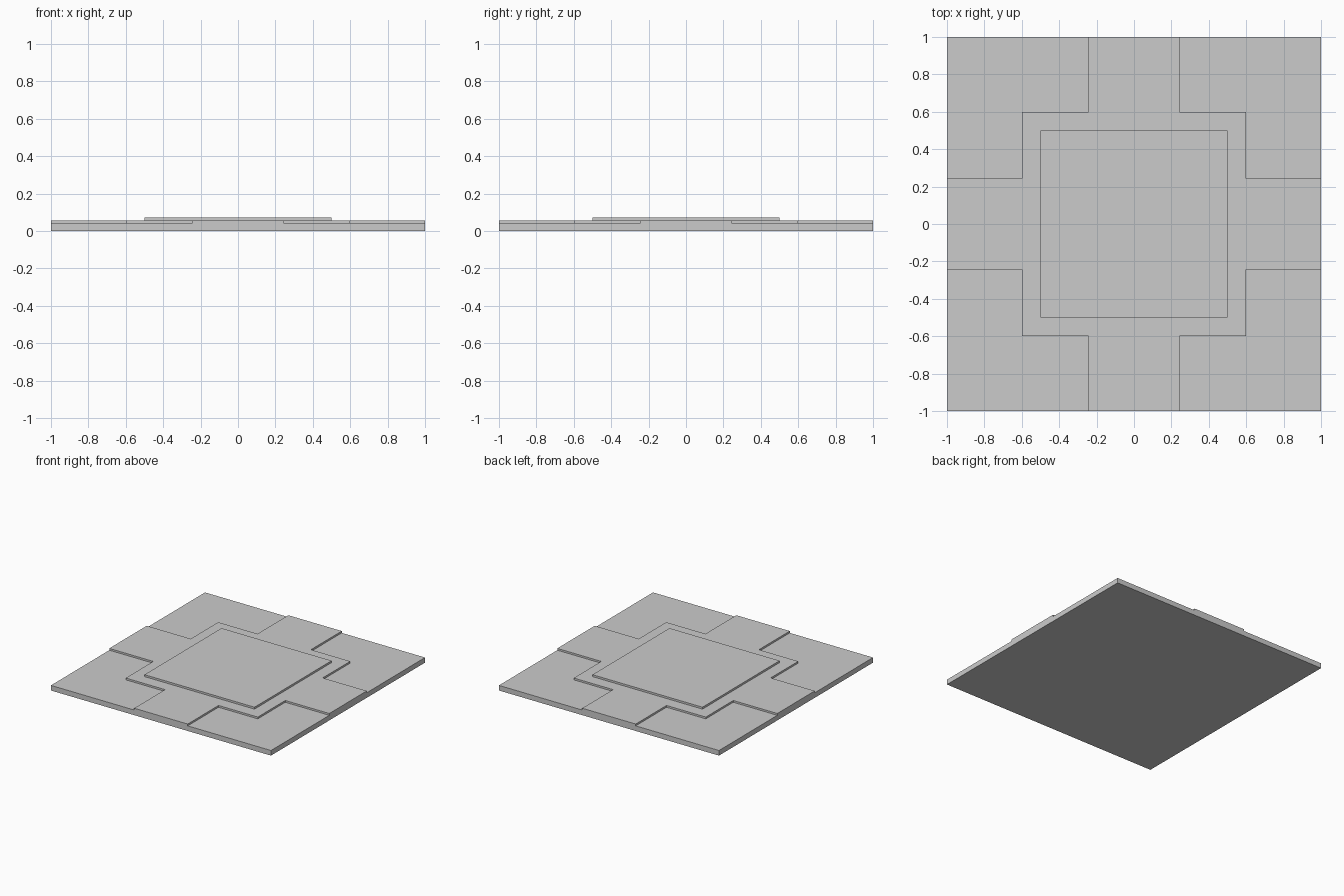
import bpy, bmesh
from mathutils import Matrix, Vector

cube = bpy.data.objects.get("Cube")
if cube:
    bpy.data.objects.remove(cube, do_unlink=True)

# Half-widths and heights
EDGE, ARM, CORE, PAD = 1.0, 0.243, 0.6, 0.5
LOW, MID, HIGH = 0.042, 0.057, 0.073

grey = bpy.data.materials.new("plain_grey")
grey.use_nodes = True
colour = (0.6, 0.6, 0.6, 1)
grey.diffuse_color = colour
grey.node_tree.nodes["Principled BSDF"].inputs["Base Color"].default_value = colour


def finish(name, bm):
    bmesh.ops.recalc_face_normals(bm, faces=bm.faces)
    mesh = bpy.data.meshes.new(name)
    bm.to_mesh(mesh)
    bm.free()
    mesh.materials.append(grey)
    obj = bpy.data.objects.new(name, mesh)
    bpy.context.collection.objects.link(obj)
    return obj


def extrude_up(bm, faces, height):
    new = bmesh.ops.extrude_face_region(bm, geom=faces)["geom"]
    verts = [g for g in new if isinstance(g, bmesh.types.BMVert)]
    bmesh.ops.translate(bm, verts=verts, vec=(0, 0, height))
    return [g for g in new if isinstance(g, bmesh.types.BMFace)]


# Stepped slab: a raised cross between four lower corners, one solid
bm = bmesh.new()
step = [(EDGE, ARM), (CORE, ARM), (CORE, CORE), (ARM, CORE), (ARM, EDGE)]
cross = []
for quarter in range(4):
    turn = Matrix.Rotation(quarter * 1.5707963, 3, 'Z')
    ring = [bm.verts.new(turn @ Vector((x, y, 0))) for x, y in step]
    tip = bm.verts.new(turn @ Vector((EDGE, EDGE, 0)))
    bm.faces.new([tip] + ring[::-1])
    cross += ring
bm.faces.new(cross)
bmesh.ops.recalc_face_normals(bm, faces=bm.faces)
bottom = bm.faces[:]
top = extrude_up(bm, bottom, LOW)
cross_top = max(top, key=lambda f: len(f.verts))
extrude_up(bm, [cross_top], MID - LOW)
# Remove the old cross face if it was left inside the solid
inner = [f for f in bm.faces if any(len(e.link_faces) > 2 for e in f.edges)
         and len(f.verts) == len(cross) and abs(f.calc_center_median().z - LOW) < 1e-4]
bmesh.ops.delete(bm, geom=inner, context='FACES_ONLY')
# Merge flat neighbours on the rim and underside
bmesh.ops.dissolve_limit(bm, angle_limit=0.01, verts=bm.verts, edges=bm.edges)
finish("stepped_slab", bm)

# Square centre pad
bm = bmesh.new()
bmesh.ops.create_cube(bm, size=1)
pad = finish("centre_pad", bm)
pad.scale = (2 * PAD, 2 * PAD, HIGH - MID)
pad.location.z = (HIGH + MID) / 2
